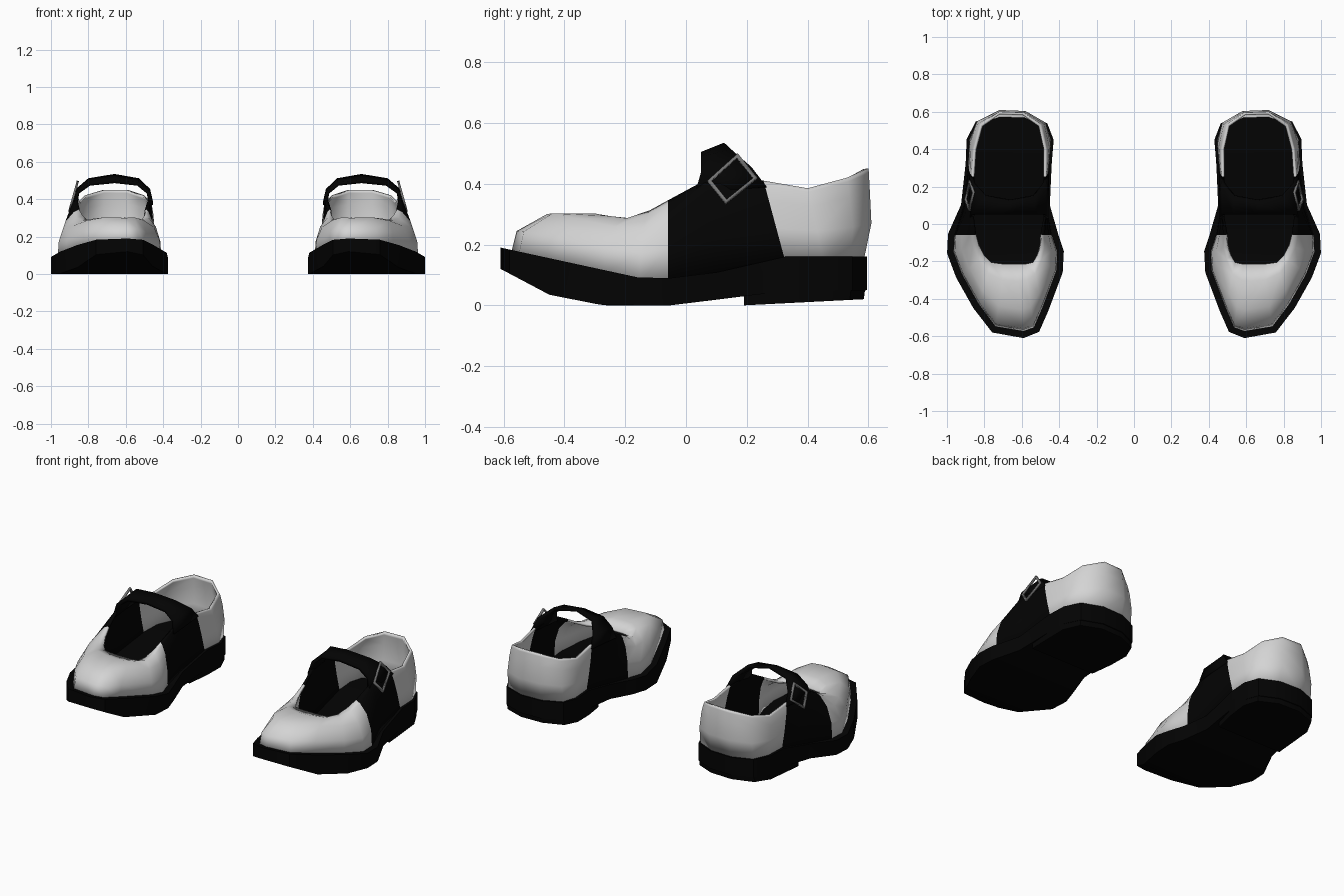
import bpy
import bmesh
import math
from mathutils import Vector

cube = bpy.data.objects.get("Cube")
if cube:
    bpy.data.objects.remove(cube)


def material(name, value):
    mat = bpy.data.materials.new(name)
    mat.use_nodes = True
    colour = (value, value, value, 1)
    mat.diffuse_color = colour
    mat.node_tree.nodes["Principled BSDF"].inputs["Base Color"].default_value = colour
    return mat


white = material("white leather", 0.66)
black = material("black leather", 0.001)
metal = material("grey metal", 0.18)


def make(name, verts, faces, mats, thickness=0, angle=45, rule=None, closed=False):
    """Mesh object mirrored into a pair, with optional thickness."""
    mesh = bpy.data.meshes.new(name)
    mesh.from_pydata([tuple(v) for v in verts], [], faces)
    if closed:
        bm = bmesh.new()
        bm.from_mesh(mesh)
        bmesh.ops.recalc_face_normals(bm, faces=bm.faces)
        bm.to_mesh(mesh)
        bm.free()
    for mat in mats:
        mesh.materials.append(mat)
    if rule:
        for poly in mesh.polygons:
            poly.material_index = rule(poly.index)
    obj = bpy.data.objects.new(name, mesh)
    bpy.context.collection.objects.link(obj)
    bpy.ops.object.select_all(action='DESELECT')
    obj.select_set(True)
    bpy.context.view_layer.objects.active = obj
    bpy.ops.object.shade_smooth_by_angle(angle=math.radians(angle))
    if thickness:
        solid = obj.modifiers.new("thickness", 'SOLIDIFY')
        solid.thickness = thickness
        solid.offset = -1
    obj.modifiers.new("pair", 'MIRROR').use_mirror_merge = False
    return obj


def profile(points, y):
    """Height at y along a piecewise linear side profile."""
    for (y0, z0), (y1, z1) in zip(points, points[1:]):
        if y <= y1:
            return z0 + (z1 - z0) * max(0, (y - y0) / (y1 - y0))
    return points[-1][1]


SOLE_TOP = [(-.61, .19), (-.15, .09), (.03, .09), (.3, .16), (.62, .16)]
SOLE_BOTTOM = [(-.61, .12), (-.44, .03), (-.27, 0), (.03, 0), (.2, .045), (.62, .05)]

# Base outline (x, y) and matching opening rim (x, y, z), counterclockwise from the toe
SHAPE = [
    (.59, -.575, .63, -.215, .275), (.74, -.55, .69, -.215, .275),
    (.83, -.43, .765, -.205, .275), (.92, -.27, .80, -.17, .285),
    (.965, -.15, .83, -.12, .312), (.96, -.06, .85, -.06, .345),
    (.91, .10, .87, .06, .41), (.885, .325, .865, .255, .41),
    (.88, .45, .855, .40, .385), (.84, .54, .82, .53, .42),
    (.72, .585, .72, .60, .45), (.58, .58, .59, .595, .45),
    (.47, .53, .50, .53, .42), (.445, .45, .47, .40, .385),
    (.455, .325, .47, .255, .41), (.465, .10, .465, .06, .41),
    (.44, -.06, .49, -.06, .345), (.41, -.15, .50, -.12, .312),
    (.415, -.25, .52, -.17, .285), (.49, -.45, .54, -.205, .275),
    (.535, -.555, .585, -.215, .275),
]
N = len(SHAPE)
base = [Vector((s[0], s[1], profile(SOLE_TOP, s[1]) - .01)) for s in SHAPE]
rim = [Vector(s[2:]) for s in SHAPE]


def ring_faces(count, rows):
    return [(r * count + i, r * count + (i + 1) % count,
             (r + 1) * count + (i + 1) % count, (r + 1) * count + i)
            for r in range(rows) for i in range(count)]


def strips(start):
    """Strips across an outline, paired from side to side."""
    faces = [(start, start + 1, start + N - 1)]
    for i in range(1, N // 2):
        faces.append((start + i, start + i + 1, start + N - i - 1, start + N - i))
    return faces


# Upper: rings from the sole to the rim, fuller over the toe and behind the heel
upper = list(base)
for inward, rise, toe_rise, bulge in ((.05, .4, .3, .018), (.33, .75, .5, .008),
                                      (.75, .95, .3, .002)):
    for b, r in zip(base, rim):
        toe = min(1, max(0, (-.2 - b.y) / .35))
        p = b.lerp(r, inward)
        p.z = b.z + (r.z - b.z) * (rise + toe_rise * toe)
        if b.y > 0:
            p.y = b.y + (r.y - b.y) * rise + bulge * max(0, (b.y - .44) / .14)
        upper.append(p)
upper += rim
make("shoe_upper", upper, ring_faces(N, 4), [white, black], thickness=.014,
     angle=60, rule=lambda i: int(i % N in (5, 6, 14, 15)))

# Sole: welted outline with strips across its top and bottom
outline = []
for i, p in enumerate(base):
    along = base[(i + 1) % N] - base[i - 1]
    out = Vector((along.y, -along.x, 0)).normalized()
    outline.append(p + out * (.035 if p.y < 0 else .015 if p.y < .5 else .01))
bottom = [Vector((p.x, p.y, profile(SOLE_BOTTOM, p.y))) for p in outline]
top = [Vector((p.x, p.y, profile(SOLE_TOP, p.y))) for p in outline]
make("sole", bottom + top, ring_faces(N, 1) + strips(0) + strips(N), [black],
     angle=35, closed=True)

# Heel block under the rear of the sole
heel = [Vector((.905, .19, 0))] + outline[7:15] + [Vector((.465, .19, 0))]
K = len(heel)
low = [Vector((p.x, .19 + (p.y - .19) * .975, (p.y - .19) * .05)) for p in heel]
high = [Vector((p.x, p.y, .1)) for p in heel]
make("heel", low + high,
     ring_faces(K, 1) + [tuple(range(K)), tuple(range(K, 2 * K))], [black],
     angle=35, closed=True)

# Strap arching over the opening: x, front y and z, back y and z
STRAP = [(.88, .03, .37, .265, .39), (.867, .05, .44, .215, .455),
         (.80, .05, .49, .15, .512), (.66, .05, .505, .125, .535),
         (.53, .05, .49, .15, .512), (.47, .05, .44, .215, .455),
         (.455, .03, .37, .265, .39)]
strap = []
for x, front_y, front_z, back_y, back_z in STRAP:
    strap += [(x, front_y, front_z), (x, back_y, back_z)]
make("strap", strap, [(i, i + 1, i + 3, i + 2) for i in range(0, len(strap) - 2, 2)],
     [black], thickness=.02)

# Buckle: tilted square frame on the outer side
corners = [Vector((.908 - (z - .335) * .28, y, z))
           for y, z in ((.13, .335), (.235, .42), (.17, .50), (.07, .41))]
centre = sum(corners, Vector()) / 4
frame = corners + [c.lerp(centre, .17) for c in corners]
make("buckle", frame, ring_faces(4, 1), [metal], thickness=.012, angle=30)
